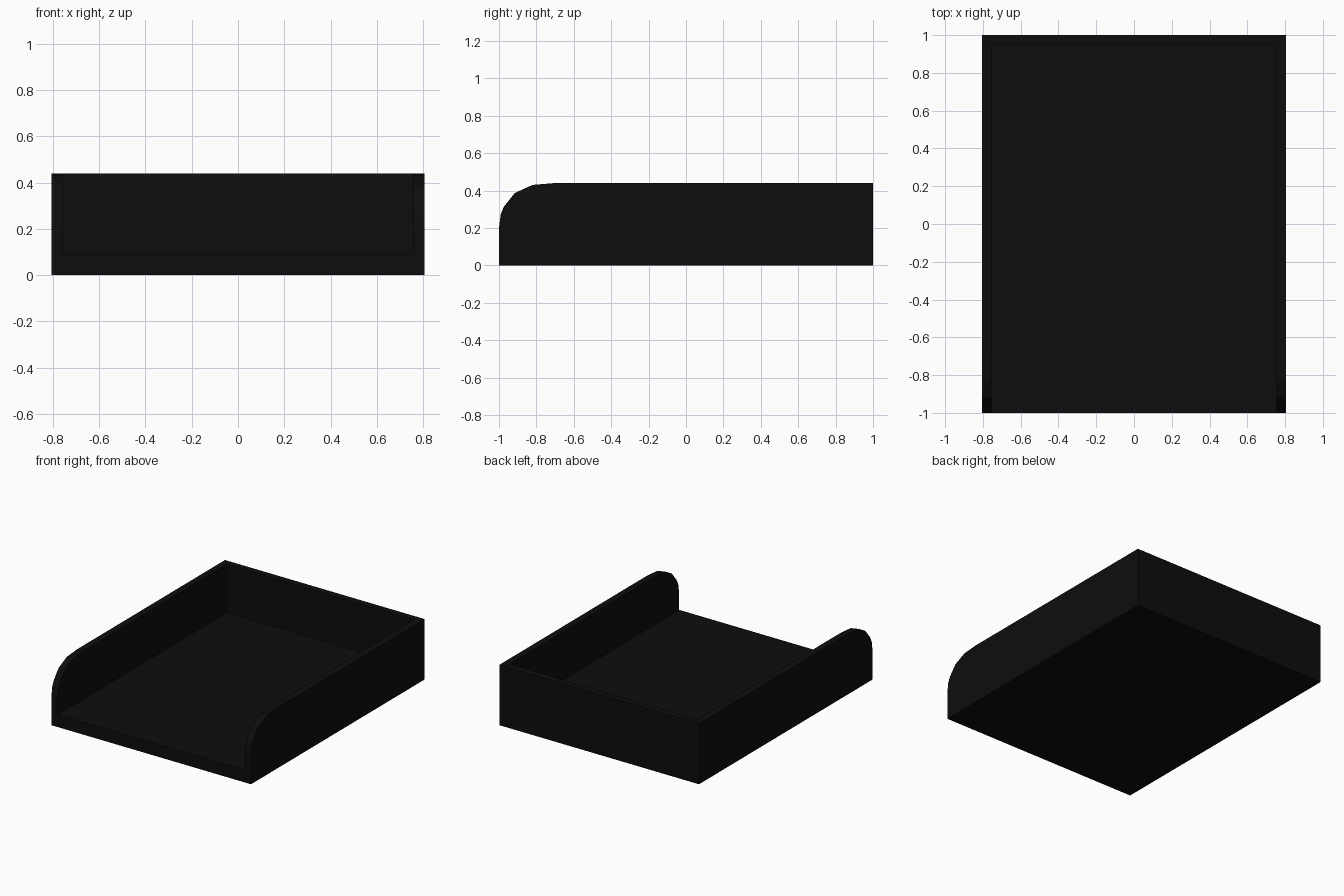
import bpy, bmesh
from mathutils import Matrix

if "Cube" in bpy.data.objects:
    bpy.data.objects.remove(bpy.data.objects["Cube"])

HALF_W, HEIGHT = 0.805, 0.44
WALL, FLOOR = 0.05, 0.09

black = bpy.data.materials.new("black plastic")
black.diffuse_color = (0.004, 0.004, 0.004, 1)
black.use_nodes = True
black.node_tree.nodes["Principled BSDF"].inputs["Base Color"].default_value = black.diffuse_color


def make_object(name, bm):
    bmesh.ops.recalc_face_normals(bm, faces=bm.faces)
    mesh = bpy.data.meshes.new(name)
    bm.to_mesh(mesh)
    bm.free()
    mesh.materials.append(black)
    obj = bpy.data.objects.new(name, mesh)
    bpy.context.collection.objects.link(obj)
    return obj


# Tray body: side profile (y, z) with a rounded front top, extruded across x
profile = [(-1, 0), (1, 0), (1, HEIGHT), (-0.70, HEIGHT), (-0.82, 0.43),
           (-0.915, 0.387), (-0.973, 0.315), (-0.99, 0.275), (-1, 0.2)]
bm = bmesh.new()
face = bm.faces.new([bm.verts.new((-HALF_W, y, z)) for y, z in profile])
ext = bmesh.ops.extrude_face_region(bm, geom=[face])
verts = [g for g in ext["geom"] if isinstance(g, bmesh.types.BMVert)]
bmesh.ops.translate(bm, verts=verts, vec=(2 * HALF_W, 0, 0))
tray = make_object("paper_tray", bm)

# Cavity cutter: open at the front and top
bm = bmesh.new()
y0, y1, z0, z1 = -1.5, 1 - WALL, FLOOR, 1.0
bmesh.ops.create_cube(bm, size=1, matrix=(
    Matrix.Translation((0, (y0 + y1) / 2, (z0 + z1) / 2))
    @ Matrix.Diagonal((2 * (HALF_W - WALL), y1 - y0, z1 - z0, 1))))
cutter = make_object("cavity_cutter", bm)
cutter.hide_render = True

# Hollow the tray, then drop the cutter
mod = tray.modifiers.new("cavity", 'BOOLEAN')
mod.operation, mod.solver, mod.object = 'DIFFERENCE', 'EXACT', cutter
bpy.context.view_layer.objects.active = tray
tray.select_set(True)
bpy.ops.object.modifier_apply(modifier=mod.name)
bpy.data.objects.remove(cutter)
